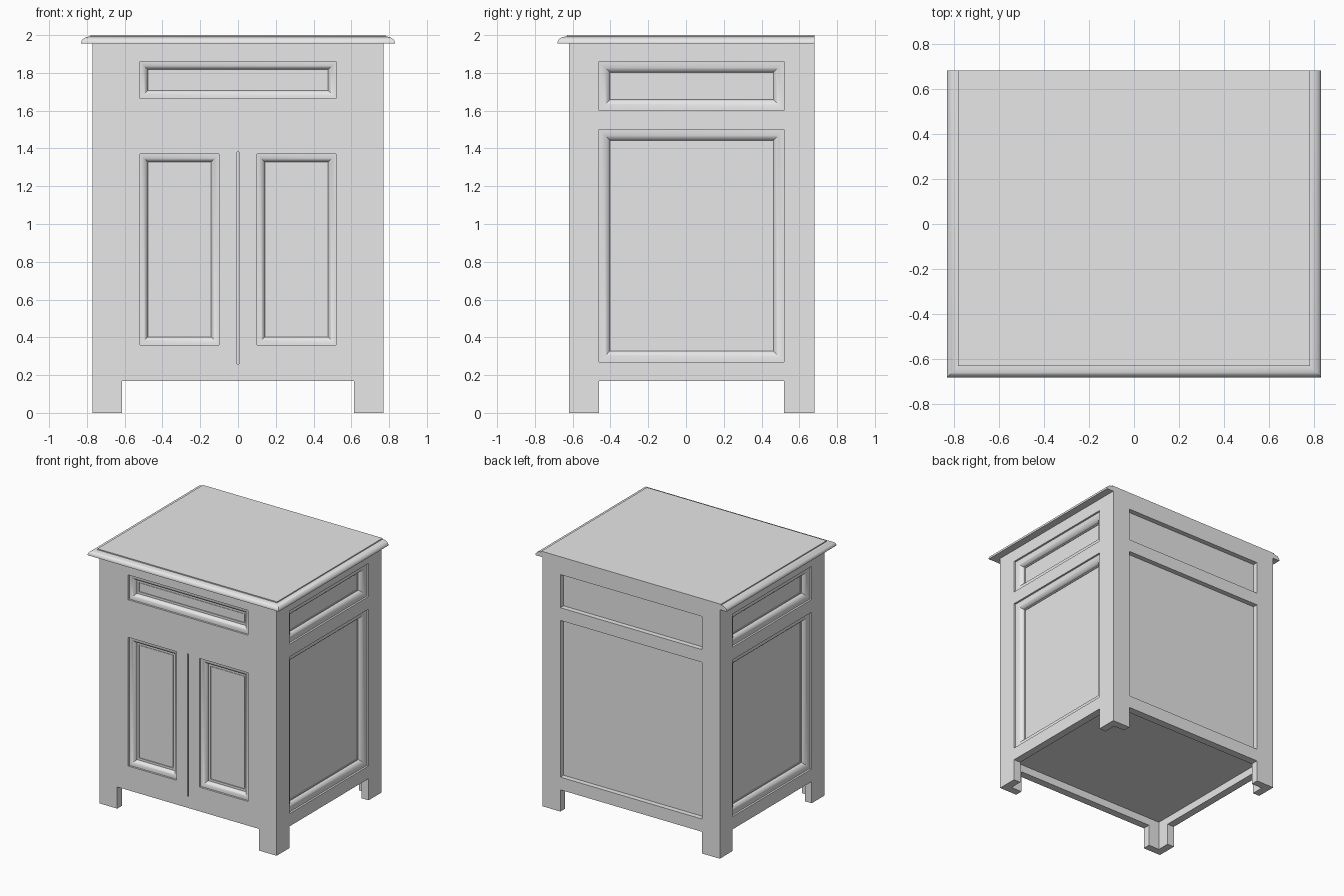
import bpy, bmesh, math

if "Cube" in bpy.data.objects:
    bpy.data.objects.remove(bpy.data.objects["Cube"])

grey = bpy.data.materials.new("cabinet_grey")
grey.diffuse_color = (0.8, 0.8, 0.8, 1)
grey.use_nodes = True
grey.node_tree.nodes["Principled BSDF"].inputs["Base Color"].default_value = grey.diffuse_color

X, YF, YB = 0.77, -0.62, 0.68      # body half width, front and back planes
Z_TOP = 1.955                      # underside of the worktop


def finish(name, bm, smooth=False):
    me = bpy.data.meshes.new(name)
    bm.to_mesh(me)
    bm.free()
    me.materials.append(grey)
    ob = bpy.data.objects.new(name, me)
    bpy.context.collection.objects.link(ob)
    if smooth:
        bpy.ops.object.select_all(action='DESELECT')
        ob.select_set(True)
        bpy.context.view_layer.objects.active = ob
        bpy.ops.object.shade_smooth_by_angle(angle=math.radians(35))
    return ob


def box(name, x0, x1, y0, y1, z0, z1):
    bm = bmesh.new()
    bmesh.ops.create_cube(bm, size=1)
    for v in bm.verts:
        v.co = ((x0 + x1) / 2 + v.co.x * (x1 - x0),
                (y0 + y1) / 2 + v.co.y * (y1 - y0),
                (z0 + z1) / 2 + v.co.z * (z1 - z0))
    return finish(name, bm)


def rings(name, loops, outward, close_start=False):
    """Bridge a stack of four-cornered loops and cap the last one."""
    bm = bmesh.new()
    vs = [[bm.verts.new(p) for p in loop] for loop in loops]
    for a, b in zip(vs, vs[1:]):
        for i in range(4):
            j = (i + 1) % 4
            bm.faces.new((a[i], a[j], b[j], b[i]))
    cap = bm.faces.new(vs[-1])
    if close_start:
        bm.faces.new(vs[0][::-1])
    bmesh.ops.recalc_face_normals(bm, faces=bm.faces[:])
    cap.normal_update()
    if sum(a * b for a, b in zip(cap.normal, outward)) < 0:
        bmesh.ops.reverse_faces(bm, faces=bm.faces[:])
    return finish(name, bm, True)


def cut(ob, x0, x1, y0, y1, z0, z1):
    cutter = box("cutter", x0, x1, y0, y1, z0, z1)
    cutter.hide_render = True
    mod = ob.modifiers.new("cut", 'BOOLEAN')
    mod.operation, mod.solver, mod.object = 'DIFFERENCE', 'EXACT', cutter
    dg = bpy.context.evaluated_depsgraph_get()
    me = bpy.data.meshes.new_from_object(ob.evaluated_get(dg))
    ob.modifiers.clear()
    ob.data = me
    bpy.data.objects.remove(cutter)


# Walls: map (along, depth, height) to a point, plus the outward direction
WALLS = {
    "front": (lambda u, d, z: (u, YF + d, z), (0, -1, 0)),
    "back": (lambda u, d, z: (u, YB - d, z), (0, 1, 0)),
    "right": (lambda u, d, z: (X - d, u, z), (1, 0, 0)),
    "left": (lambda u, d, z: (-X + d, u, z), (-1, 0, 0)),
}


def recess(wall, u0, u1, z0, z1, depth):
    p, q = WALLS[wall][0](u0, -0.1, z0), WALLS[wall][0](u1, depth, z1)
    cut(body, *[f(a, b) for a, b in zip(p, q) for f in (min, max)])


def roll(width, d0, d1, n=8):
    """Convex quarter-round from depth d0 down to d1."""
    return [(width * math.sin(t), d1 - (d1 - d0) * math.cos(t))
            for t in (math.pi / 2 * i / n for i in range(n + 1))]


FRONT_PROFILE = roll(0.043, 0.015, 0.05) + [(0.06, 0.05), (0.06, 0.056), (0.066, 0.056), (0.066, 0.052)]
SIDE_PROFILE = roll(0.058, 0.015, 0.05) + [(0.066, 0.05), (0.066, 0.056)]


def panel(name, wall, u0, u1, z0, z1, profile):
    recess(wall, u0, u1, z0, z1, 0.06)
    at, out = WALLS[wall]
    rings(name, [[at(u0 + o, d, z0 + o), at(u1 - o, d, z0 + o),
                  at(u1 - o, d, z1 - o), at(u0 + o, d, z1 - o)]
                 for o, d in profile], out)


# Carcass with open underside and corner feet
body = box("body", -X, X, YF, YB, 0, Z_TOP)
cut(body, -X + 0.06, X - 0.06, YF + 0.06, YB - 0.06, -0.5, 0.23)
cut(body, -0.615, 0.615, -1, 1, -0.5, 0.17)
cut(body, -1, 1, -0.46, 0.52, -0.5, 0.17)

# Drawer front, doors and the gap between the doors
panel("drawer_front", "front", -0.52, 0.52, 1.665, 1.86, FRONT_PROFILE)
panel("left_door", "front", -0.52, -0.10, 0.36, 1.37, FRONT_PROFILE)
panel("right_door", "front", 0.10, 0.52, 0.36, 1.37, FRONT_PROFILE)
recess("front", -0.004, 0.004, 0.26, 1.38, 0.02)

# Side panels with mouldings, plain recesses at the back
for side in ("left", "right"):
    panel(side + "_upper_panel", side, -0.46, 0.52, 1.60, 1.86, SIDE_PROFILE)
    panel(side + "_lower_panel", side, -0.46, 0.52, 0.27, 1.50, SIDE_PROFILE)
recess("back", -0.615, 0.615, 1.60, 1.86, 0.04)
recess("back", -0.615, 0.615, 0.27, 1.50, 0.04)

# Worktop with a rounded lip on the front and sides, flush at the back
lip = [(0, Z_TOP)] + [(0.045 * (1 - math.cos(t)), 1.96 + 0.032 * math.sin(t))
                      for t in (math.pi / 2 * i / 8 for i in range(9))]
lip += [(0.05, 1.992), (0.05, 2.0)]
rings("worktop", [[(-0.83 + o, -0.68 + o, z), (0.83 - o, -0.68 + o, z),
                   (0.83 - o, YB, z), (-0.83 + o, YB, z)] for o, z in lip],
      (0, 0, 1), close_start=True)
